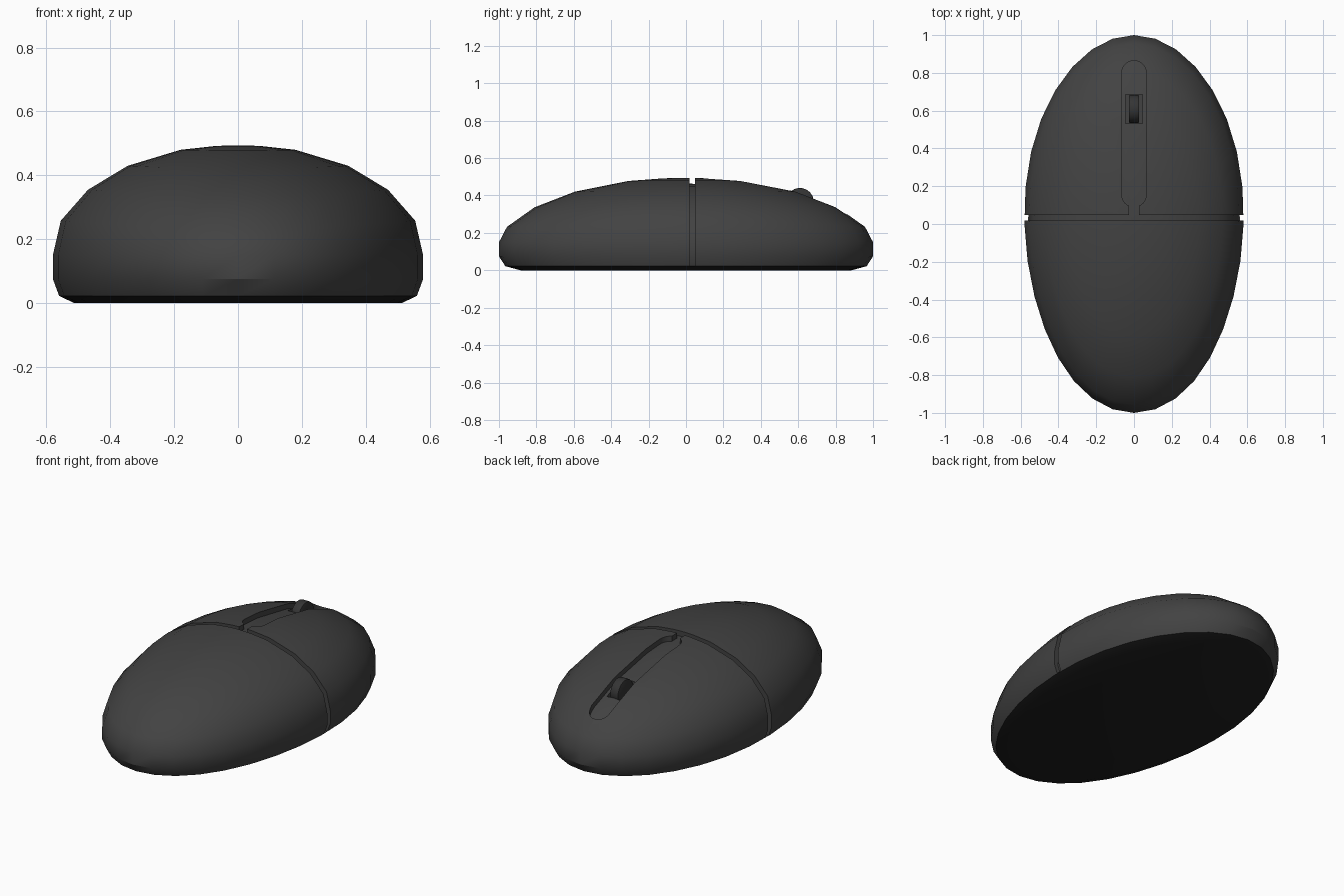
import bpy, bmesh, math

if "Cube" in bpy.data.objects:
    bpy.data.objects.remove(bpy.data.objects["Cube"])

def material(name, v):
    m = bpy.data.materials.new(name)
    m.diffuse_color = (v, v, v, 1)
    m.use_nodes = True
    m.node_tree.nodes["Principled BSDF"].inputs["Base Color"].default_value = m.diffuse_color
    return m

SHELL = material("shell_grey", 0.055)
DARK = material("base_black", 0.014)
WHEEL = material("wheel_grey", 0.035)

def make_object(name, bm, mat=None):
    bmesh.ops.recalc_face_normals(bm, faces=bm.faces)
    me = bpy.data.meshes.new(name)
    bm.to_mesh(me)
    bm.free()
    ob = bpy.data.objects.new(name, me)
    bpy.context.collection.objects.link(ob)
    if mat:
        me.materials.append(mat)
    return ob

def loft(name, profile, mat=None, scale=(1, 1, 1), n=32):
    """Stack of egg-shaped rings; profile holds (relative radius, z)."""
    bm = bmesh.new()
    rings = []
    for r, z in profile:
        ring = []
        for i in range(n):
            a = 2 * math.pi * i / n
            y = r * math.sin(a)
            x = 0.58 * r * math.cos(a) * (1 + 0.05 * y * (1 - y * y))
            drop = 0.028 * y * y if z > 0.2 else 0
            ring.append(bm.verts.new((x * scale[0], y * scale[1], (z - drop) * scale[2])))
        rings.append(ring)
    for lo, hi in zip(rings, rings[1:]):
        for i in range(n):
            j = (i + 1) % n
            bm.faces.new((lo[i], lo[j], hi[j], hi[i]))
    bm.faces.new(rings[0])
    bm.faces.new(rings[-1])
    return make_object(name, bm, mat)

def prism(name, outline, z0, z1):
    bm = bmesh.new()
    f = bm.faces.new([bm.verts.new((x, y, z0)) for x, y in outline])
    ext = bmesh.ops.extrude_face_region(bm, geom=[f])
    for v in ext["geom"]:
        if isinstance(v, bmesh.types.BMVert):
            v.co.z = z1
    ob = make_object(name, bm)
    ob.hide_render = True
    return ob

def rect(x, y0, y1):
    return [(-x, y0), (x, y0), (x, y1), (-x, y1)]

def boolean(ob, other, op="DIFFERENCE"):
    m = ob.modifiers.new("cut", "BOOLEAN")
    m.operation, m.object, m.solver = op, other, "EXACT"
    bpy.context.view_layer.objects.active = ob
    bpy.ops.object.modifier_apply(modifier=m.name)

def smooth(ob, angle=32):
    bpy.ops.object.select_all(action="DESELECT")
    ob.select_set(True)
    bpy.context.view_layer.objects.active = ob
    bpy.ops.object.shade_smooth_by_angle(angle=math.radians(angle))

# Body shell and an inset copy that sets the groove depth
upper = [(0.966, 0.022), (1, 0.075), (1, 0.15), (0.957, 0.258), (0.81, 0.355),
         (0.595, 0.43), (0.31, 0.48), (0.12, 0.492), (0.03, 0.494)]
body = loft("mouse_body", upper, SHELL)
core = loft("groove_depth_helper", [(0.966, -0.05)] + upper, scale=(0.954, 0.97, 0.937))

# Cross groove, slot with rounded ends and the narrow neck joining them
groove = prism("groove_cutter", rect(0.8, 0.018, 0.048), 0.024, 0.8)
r = 0.065
arc = [math.pi * i / 12 for i in range(13)]
capsule = [(r * math.cos(a), 0.8 + r * math.sin(a)) for a in arc]
capsule += [(-r * math.cos(a), 0.155 - r * math.sin(a)) for a in arc]
slot = prism("slot_cutter", capsule, 0.1, 0.8)
neck = prism("neck_cutter", rect(0.026, 0.03, 0.12), 0.1, 0.8)
boolean(groove, neck, "UNION")
boolean(groove, slot, "UNION")
boolean(groove, core)
boolean(body, groove)

# Opening for the wheel
well = prism("wheel_well_cutter", rect(0.045, 0.533, 0.685), 0.27, 0.8)
boolean(body, well)
smooth(body)
for helper in (core, groove, slot, neck, well):
    bpy.data.objects.remove(helper)

# Dark base plate
base = loft("base_plate", [(0.885, 0), (0.966, 0.022)], DARK)
smooth(base)

# Scroll wheel
bpy.ops.mesh.primitive_cylinder_add(vertices=32, radius=0.074, depth=0.054,
                                    location=(0, 0.609, 0.366), rotation=(0, math.pi / 2, 0))
wheel = bpy.context.object
wheel.name = "scroll_wheel"
wheel.data.materials.append(WHEEL)
bev = wheel.modifiers.new("bevel", "BEVEL")
bev.width, bev.segments = 0.006, 2
bpy.ops.object.modifier_apply(modifier="bevel")
smooth(wheel)
